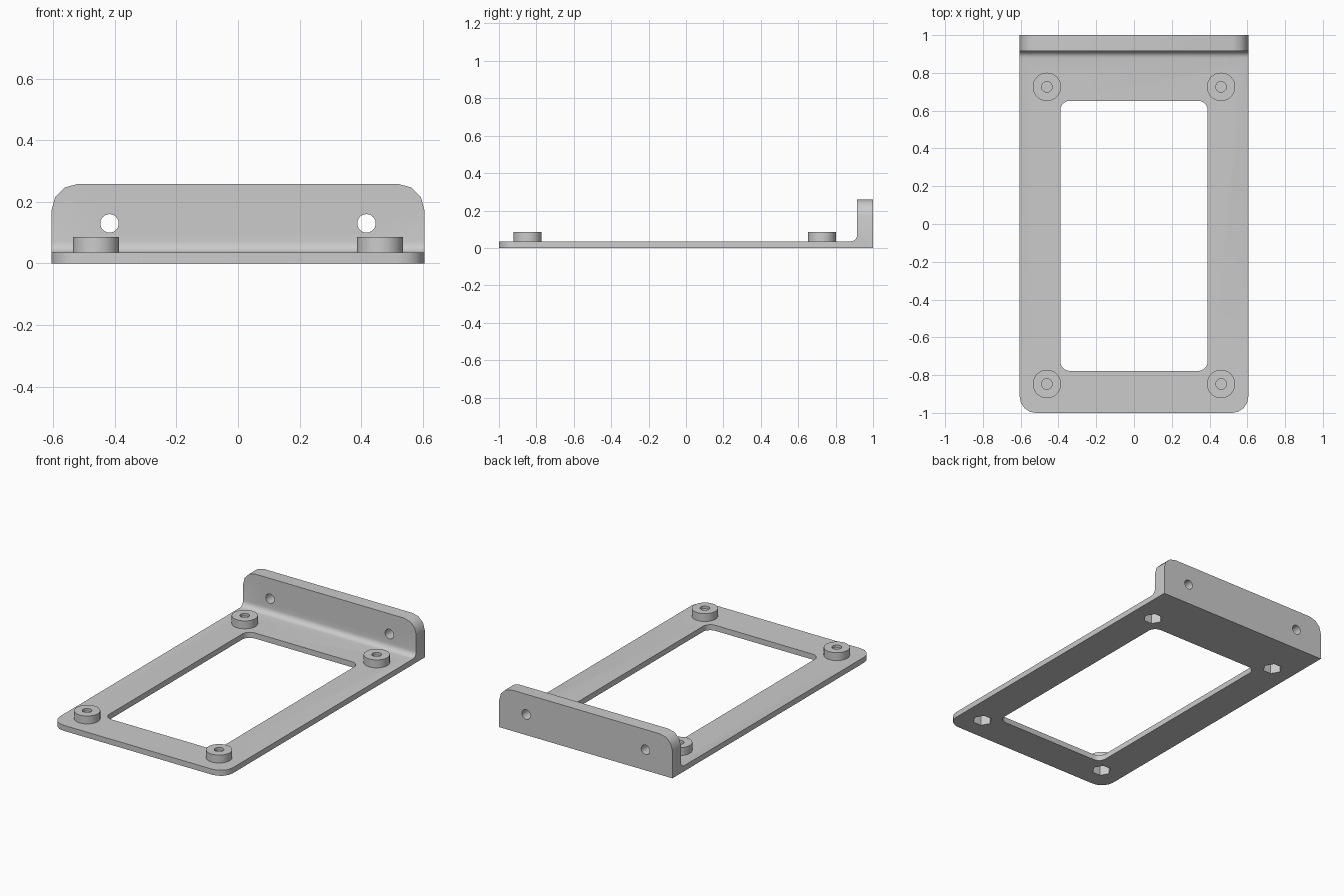
import bpy, bmesh, math
from mathutils import Matrix, Vector

cube = bpy.data.objects.get("Cube")
if cube:
    bpy.data.objects.remove(cube)

grey = bpy.data.materials.new("light_grey")
grey.use_nodes = True
colour = (0.6, 0.6, 0.6, 1)
grey.diffuse_color = colour
grey.node_tree.nodes["Principled BSDF"].inputs["Base Color"].default_value = colour

HALF_W, PLATE, WALL_Y, WALL_TOP = 0.605, 0.035, 0.915, 0.258
BOSS_TOP, MEMBRANE = 0.085, 0.062


def finish(name, bm):
    bmesh.ops.recalc_face_normals(bm, faces=bm.faces)
    mesh = bpy.data.meshes.new(name)
    bm.to_mesh(mesh)
    bm.free()
    mesh.materials.append(grey)
    obj = bpy.data.objects.new(name, mesh)
    bpy.context.collection.objects.link(obj)
    return obj


def round_edges(bm, rule, radius, segments):
    edges = [e for e in bm.edges if rule(*[v.co for v in e.verts])]
    bmesh.ops.bevel(bm, geom=edges, offset=radius, segments=segments,
                    profile=0.5, affect='EDGES', clamp_overlap=True)


def cylinder(name, centre, radius, depth, sides, along_y=False):
    bm = bmesh.new()
    turn = Matrix.Rotation(math.pi / 2, 4, 'X') if along_y else Matrix()
    bmesh.ops.create_cone(bm, cap_ends=True, segments=sides, radius1=radius,
                          radius2=radius, depth=depth,
                          matrix=Matrix.Translation(centre) @ turn)
    # start the ring of sides on the x axis
    spin = Matrix.Rotation(math.pi / 2, 4, 'Y' if along_y else 'Z')
    bmesh.ops.rotate(bm, verts=bm.verts, cent=centre, matrix=spin)
    return finish(name, bm)


def upright(name, x, y, radius, bottom, top, sides):
    return cylinder(name, Vector((x, y, (bottom + top) / 2)), radius, top - bottom, sides)


def combine(target, tool, operation):
    tool.hide_render = True
    mod = target.modifiers.new(tool.name, 'BOOLEAN')
    mod.operation, mod.object, mod.solver = operation, tool, 'EXACT'
    bpy.context.view_layer.objects.active = target
    bpy.ops.object.modifier_apply(modifier=mod.name)
    bpy.data.objects.remove(tool)


# L-shaped body: side profile drawn out across the width
bm = bmesh.new()
profile = [(-1, 0), (1, 0), (1, WALL_TOP), (WALL_Y, WALL_TOP), (WALL_Y, PLATE), (-1, PLATE)]
side = bm.faces.new([bm.verts.new((-HALF_W, y, z)) for y, z in profile])
swept = bmesh.ops.extrude_face_region(bm, geom=[side])["geom"]
bmesh.ops.translate(bm, vec=(2 * HALF_W, 0, 0),
                    verts=[v for v in swept if isinstance(v, bmesh.types.BMVert)])
bmesh.ops.recalc_face_normals(bm, faces=bm.faces)

# Front plate corners, upper wall corners, and the inner fillet
round_edges(bm, lambda a, b: a.y < -0.99 and b.y < -0.99 and abs(a.x - b.x) < 0.01, 0.085, 4)
round_edges(bm, lambda a, b: min(a.z, b.z) > 0.25 and abs(a.x - b.x) < 0.01, 0.085, 3)
round_edges(bm, lambda a, b: abs(a.x - b.x) > 1 and all(
    abs(p.y - WALL_Y) < 0.01 and abs(p.z - PLATE) < 0.01 for p in (a, b)), 0.035, 5)
bracket = finish("bracket", bm)

# Rounded central opening
bm = bmesh.new()
bmesh.ops.create_cube(bm, size=1, matrix=Matrix.Translation((0, -0.063, 0))
                      @ Matrix.Diagonal((0.78, 1.43, 0.3, 1)))
round_edges(bm, lambda a, b: abs(a.z - b.z) > 0.1, 0.05, 5)
combine(bracket, finish("opening_cutter", bm), 'DIFFERENCE')

# Standoffs with blind screw holes above and hexagonal nut pockets below
for x in (-0.461, 0.461):
    for y in (-0.847, 0.726):
        combine(bracket, upright("standoff", x, y, 0.075, PLATE - 0.015, BOSS_TOP, 32), 'UNION')
        combine(bracket, upright("nut_pocket", x, y, 0.057, -0.1, MEMBRANE, 6), 'DIFFERENCE')
        combine(bracket, upright("screw_hole", x, y, 0.028, MEMBRANE + 0.006, 0.2, 24), 'DIFFERENCE')

# Mounting holes through the wall
for x in (-0.417, 0.417):
    combine(bracket, cylinder("wall_hole", Vector((x, 0.95, 0.13)), 0.03, 0.3, 24, True), 'DIFFERENCE')

bpy.ops.object.select_all(action='DESELECT')
bracket.select_set(True)
bpy.context.view_layer.objects.active = bracket
bpy.ops.object.shade_smooth_by_angle(angle=math.radians(35))
